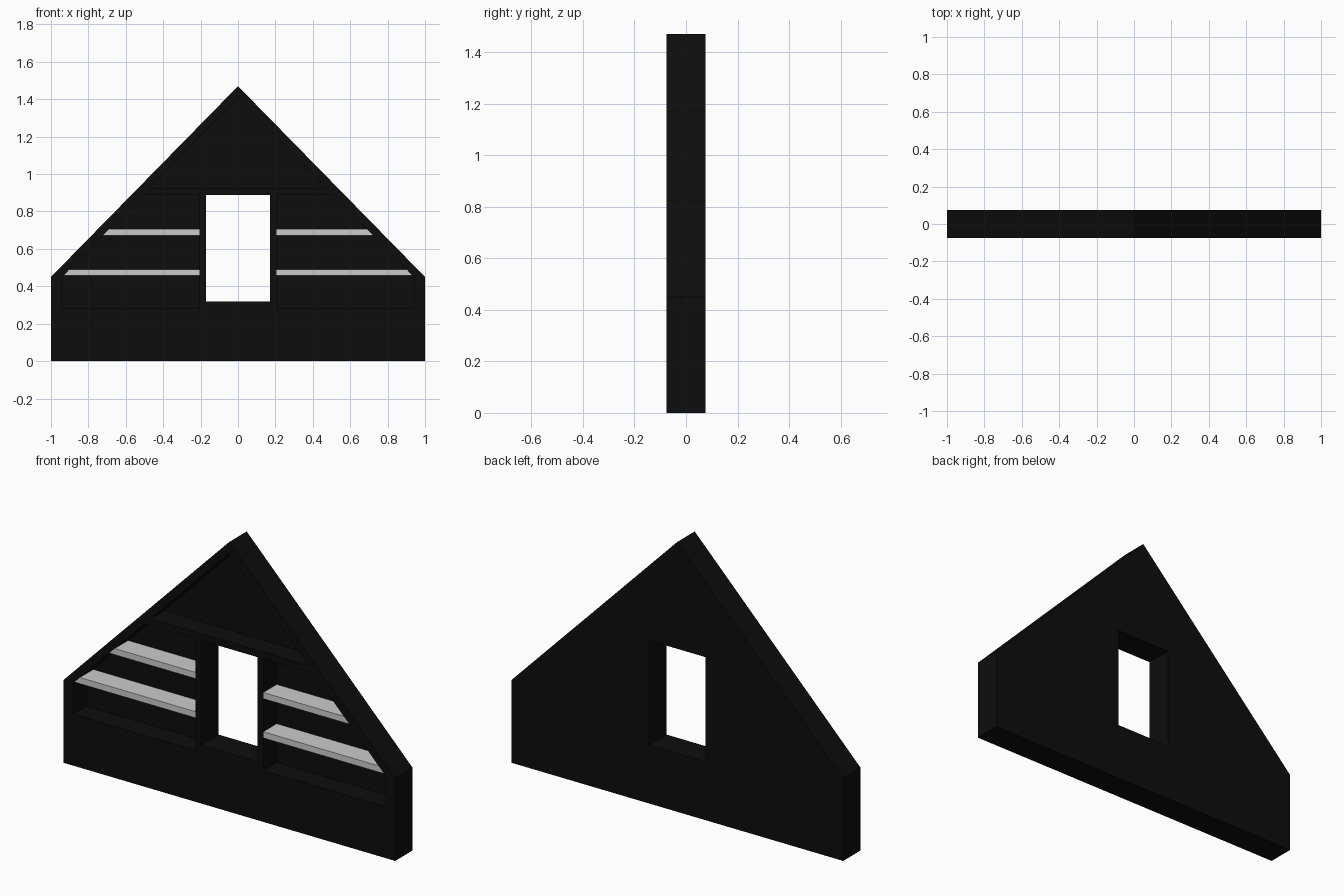
import bpy
import bmesh

if "Cube" in bpy.data.objects:
    bpy.data.objects.remove(bpy.data.objects["Cube"], do_unlink=True)

FRONT, BACK = -0.075, 0.075
PANEL = 0.04            # front surface of the thin back panel
APEX, EAVE = 1.47, 0.45
BORDER = 0.06           # rim left around the recesses
POST, FLOOR = 0.205, 0.28
BAR_LOW, BAR_TOP = 0.888, 0.925


def material(name, value):
    mat = bpy.data.materials.new(name)
    mat.use_nodes = True
    color = (value, value, value, 1)
    mat.diffuse_color = color
    mat.node_tree.nodes["Principled BSDF"].inputs["Base Color"].default_value = color
    return mat


def slope(z):
    """Half width of the recess under the sloping rim at height z."""
    return (APEX - z) / (APEX - EAVE) - BORDER


def prism(name, outline, y0, y1, mat):
    """Extrude an x-z outline from y0 to y1."""
    bm = bmesh.new()
    face = bm.faces.new([bm.verts.new((x, y0, z)) for x, z in outline])
    moved = bmesh.ops.extrude_face_region(bm, geom=[face])["geom"]
    verts = [v for v in moved if isinstance(v, bmesh.types.BMVert)]
    bmesh.ops.translate(bm, verts=verts, vec=(0, y1 - y0, 0))
    bmesh.ops.recalc_face_normals(bm, faces=bm.faces)
    mesh = bpy.data.meshes.new(name)
    bm.to_mesh(mesh)
    bm.free()
    mesh.materials.append(mat)
    obj = bpy.data.objects.new(name, mesh)
    bpy.context.collection.objects.link(obj)
    return obj


def cut(target, outline, y1):
    """Cut an outline into the target from the front as far as y1."""
    cutter = prism("cutter", outline, FRONT - 0.1, y1, target.data.materials[0])
    cutter.hide_render = True
    mod = target.modifiers.new("cut", "BOOLEAN")
    mod.operation = "DIFFERENCE"
    mod.solver = "EXACT"
    mod.object = cutter
    bpy.context.view_layer.objects.active = target
    bpy.ops.object.modifier_apply(modifier=mod.name)
    bpy.data.objects.remove(cutter, do_unlink=True)


black = material("black", 0.004)
light_grey = material("light grey", 0.6)

# Gable wall
wall = prism("gable_wall", [(-1, 0), (1, 0), (1, EAVE), (0, APEX), (-1, EAVE)],
             FRONT, BACK, black)

# Window opening right through the wall
cut(wall, [(-0.17, 0.318), (0.17, 0.318), (0.17, BAR_LOW), (-0.17, BAR_LOW)], BACK + 0.1)

# Triangular recess above the cross bar
top = slope(BAR_TOP)
cut(wall, [(-top, BAR_TOP), (top, BAR_TOP), (0, APEX - BORDER * (APEX - EAVE))], PANEL)

# Side recesses and their shelves
for side, label in ((1, "left"), (-1, "right")):
    outer = 1 - BORDER
    recess = [(POST, FLOOR), (outer, FLOOR), (outer, EAVE),
              (slope(BAR_LOW), BAR_LOW), (POST, BAR_LOW)]
    cut(wall, [(side * x, z) for x, z in recess], PANEL)
    for level, low, high in (("lower", 0.457, 0.491), ("upper", 0.671, 0.705)):
        shelf = [(POST, low), (slope(low), low), (slope(high), high), (POST, high)]
        prism(f"{level}_shelf_{label}", [(side * x, z) for x, z in shelf],
              FRONT, PANEL, light_grey)
